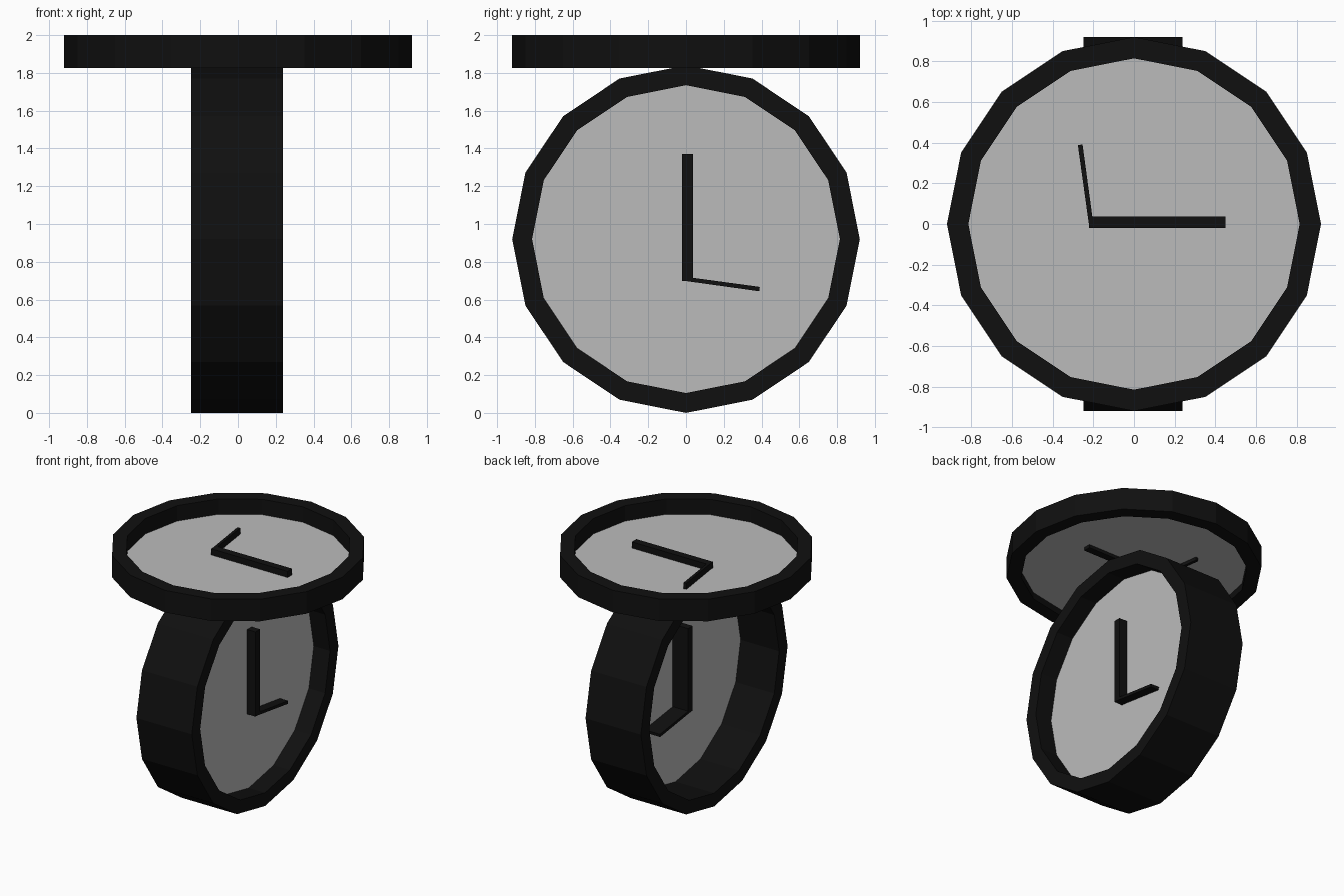
import bpy, bmesh, math
from mathutils import Matrix

if "Cube" in bpy.data.objects:
    bpy.data.objects.remove(bpy.data.objects["Cube"])

R_OUT, R_IN, SIDES = 0.92, 0.815, 16
X0, X1 = -0.248, 0.238      # case depth
DIAL_X = 0.093              # recessed dial plane
HAND_X = (-0.045, 0.167)    # hands pass through the dial


def material(name, rgb):
    m = bpy.data.materials.new(name)
    m.diffuse_color = (*rgb, 1)
    m.use_nodes = True
    m.node_tree.nodes["Principled BSDF"].inputs["Base Color"].default_value = m.diffuse_color
    return m


BLACK = material("black case", (0.005, 0.005, 0.005))
GREY = material("pale grey dial", (0.5, 0.5, 0.5))


def finish(name, bm, mat, matrix):
    bmesh.ops.recalc_face_normals(bm, faces=bm.faces)
    me = bpy.data.meshes.new(name)
    bm.to_mesh(me)
    bm.free()
    me.transform(matrix)
    me.materials.append(mat)
    bpy.context.collection.objects.link(bpy.data.objects.new(name, me))


def ring(bm, r, x):
    return [bm.verts.new((x, r * math.cos(2 * math.pi * i / SIDES),
                          r * math.sin(2 * math.pi * i / SIDES))) for i in range(SIDES)]


def prism(bm, outline, x0, x1):
    # extrude a (y, z) outline along x
    a = [bm.verts.new((x0, y, z)) for y, z in outline]
    b = [bm.verts.new((x1, y, z)) for y, z in outline]
    bm.faces.new(a)
    bm.faces.new(b)
    n = len(a)
    for i in range(n):
        j = (i + 1) % n
        bm.faces.new((a[i], a[j], b[j], b[i]))


def clock(prefix, matrix):
    # hollow case
    bm = bmesh.new()
    loops = [ring(bm, r, x) for r, x in
             ((R_OUT, X0), (R_OUT, X1), (R_IN, X1), (R_IN, X0))]
    for k in range(4):
        a, b = loops[k], loops[(k + 1) % 4]
        for i in range(SIDES):
            j = (i + 1) % SIDES
            bm.faces.new((a[i], a[j], b[j], b[i]))
    finish(prefix + "_case", bm, BLACK, matrix)
    # thin dial visible from both sides
    bm = bmesh.new()
    pts = [(R_IN * math.cos(2 * math.pi * i / SIDES),
            R_IN * math.sin(2 * math.pi * i / SIDES)) for i in range(SIDES)]
    prism(bm, pts, DIAL_X - 0.002, DIAL_X + 0.002)
    finish(prefix + "_dial", bm, GREY, matrix)
    # long and short hands
    hands = {"long_hand": [(-0.02, -0.222), (0.037, -0.222), (0.037, 0.45), (-0.02, 0.45)],
             "short_hand": [(0.0, -0.222), (0.388, -0.276), (0.391, -0.253), (0.0, -0.2)]}
    for name, outline in hands.items():
        bm = bmesh.new()
        prism(bm, outline, *HAND_X)
        finish(prefix + "_" + name, bm, BLACK, matrix)


# upright clock, then the same clock flattened and laid on top
clock("upright", Matrix.Translation((0, 0, 0.92)))
squash = 0.175 / (X1 - X0)
clock("top", Matrix.Translation((0, 0, 2 + X0 * squash))
      @ Matrix.Rotation(math.pi / 2, 4, 'Y')
      @ Matrix.Diagonal((squash, 1, 1, 1)))
